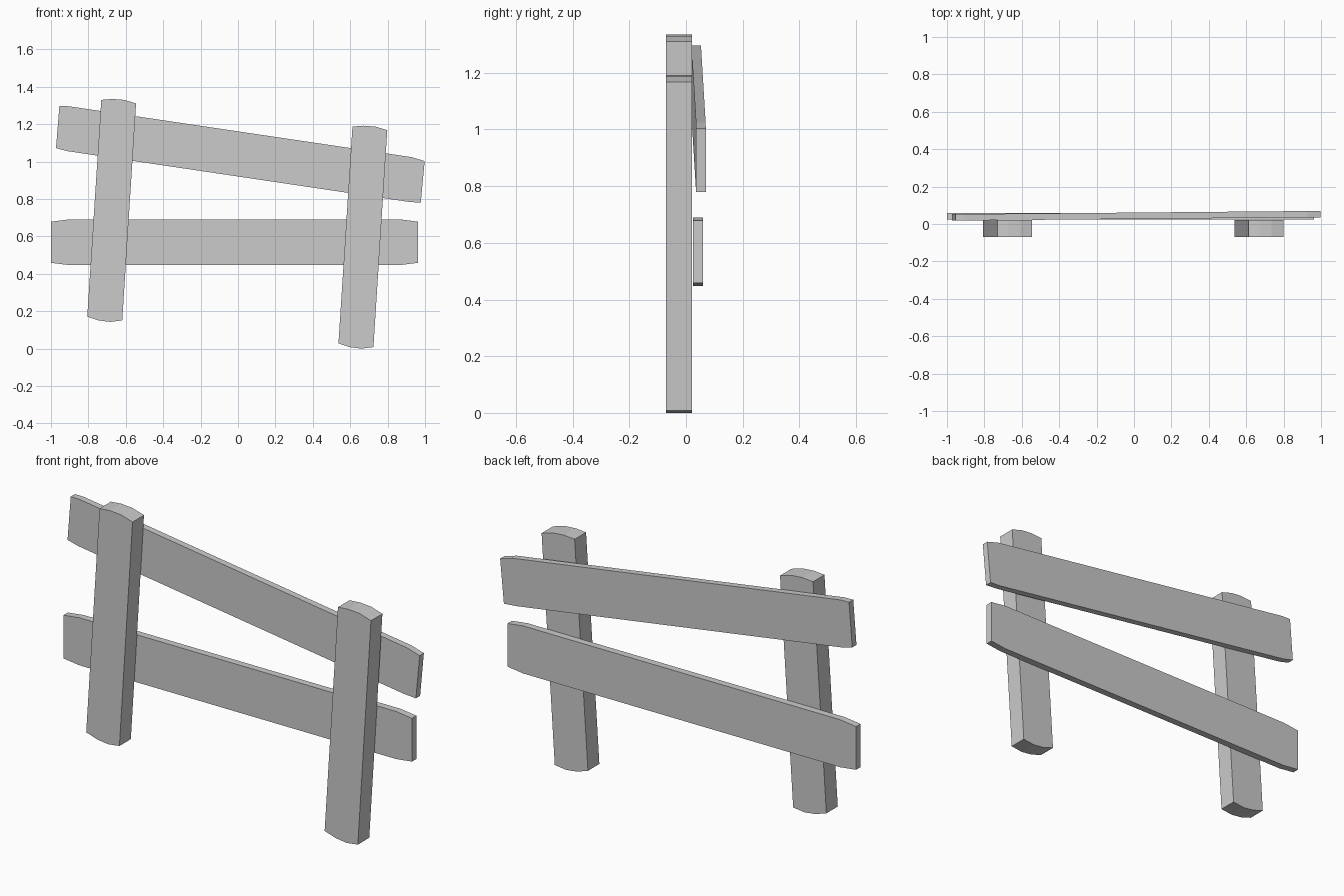
import bpy, bmesh

if "Cube" in bpy.data.objects:
    bpy.data.objects.remove(bpy.data.objects["Cube"])


def plank(name, outline, y_front, thickness, yaw=0.0, shift=(0, 0)):
    """Extrude an x-z outline along y; yaw slides y along x."""
    bm = bmesh.new()
    pts = [(x + shift[0], z + shift[1]) for x, z in outline]
    face = bm.faces.new([bm.verts.new((x, y_front + yaw * x, z)) for x, z in pts])
    ext = bmesh.ops.extrude_face_region(bm, geom=[face])
    moved = [v for v in ext["geom"] if isinstance(v, bmesh.types.BMVert)]
    bmesh.ops.translate(bm, verts=moved, vec=(0, thickness, 0))
    bmesh.ops.recalc_face_normals(bm, faces=bm.faces)
    mesh = bpy.data.meshes.new(name)
    bm.to_mesh(mesh)
    bm.free()
    obj = bpy.data.objects.new(name, mesh)
    bpy.context.collection.objects.link(obj)
    return obj


# Leaning posts with bowed ends
post = [(0.537, 0.028), (0.598, 0.008), (0.660, 0.0), (0.724, 0.008),
        (0.798, 1.168), (0.735, 1.187), (0.672, 1.192), (0.612, 1.187)]
plank("right_post", post, -0.07, 0.092)
plank("left_post", post, -0.07, 0.092, shift=(-1.343, 0.143))

# Level lower rail with tapered ends
lower = [(-1.0, 0.459), (-0.91, 0.448), (0.875, 0.448), (0.963, 0.459),
         (0.963, 0.679), (0.875, 0.690), (-0.91, 0.690), (-1.0, 0.679)]
plank("lower_rail", lower, 0.024, 0.036)

# Sloping upper rail, slightly turned away at the right end
upper = [(-0.973, 1.072), (-0.912, 1.056), (0.912, 0.785), (0.977, 0.780),
         (0.998, 1.003), (0.928, 1.024), (-0.905, 1.296), (-0.955, 1.297)]
plank("upper_rail", upper, 0.027, 0.034, yaw=0.009)
